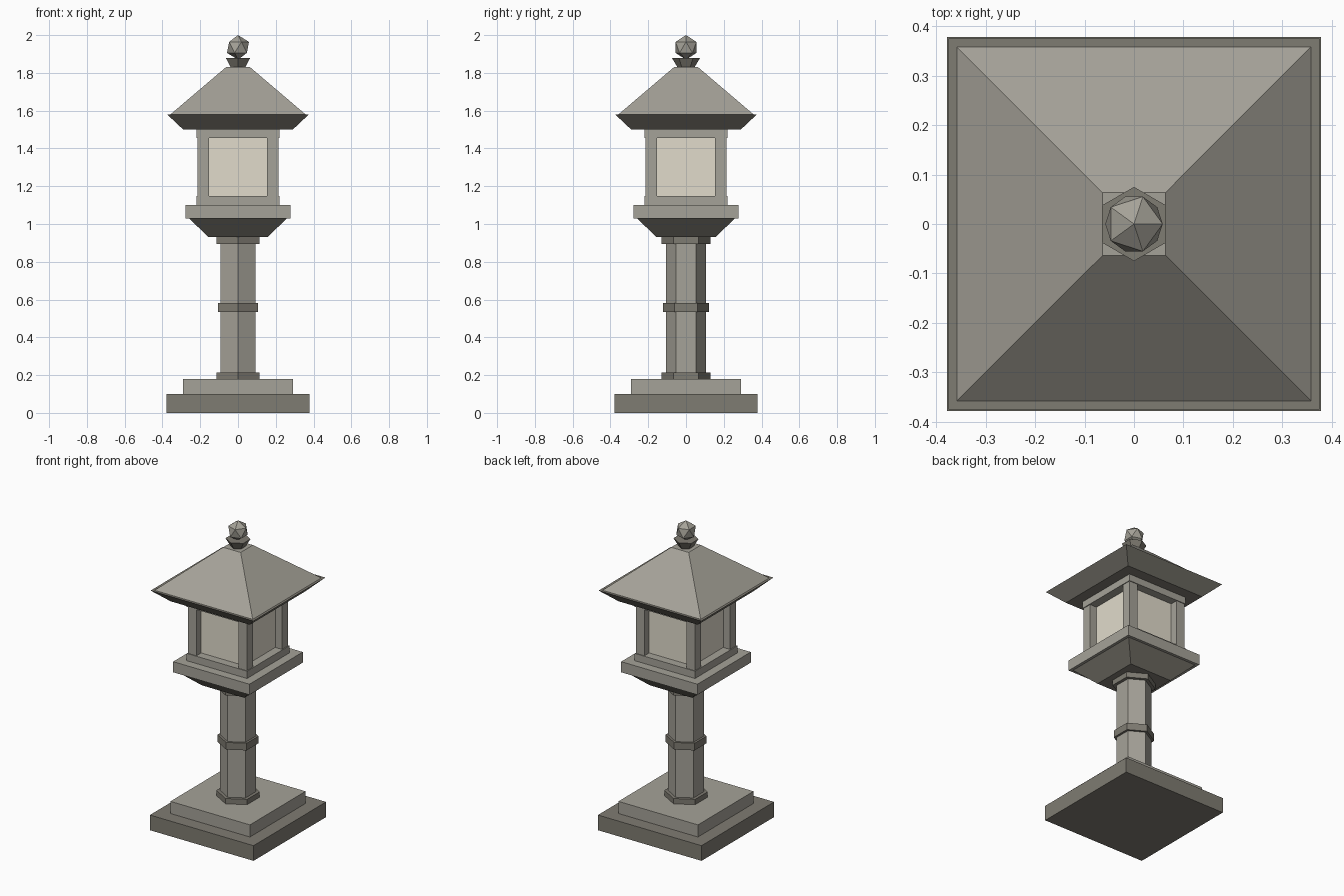
import bpy, bmesh, math

if "Cube" in bpy.data.objects:
    bpy.data.objects.remove(bpy.data.objects["Cube"])


def material(name, rgb):
    m = bpy.data.materials.new(name)
    m.diffuse_color = (*rgb, 1.0)
    m.use_nodes = True
    m.node_tree.nodes["Principled BSDF"].inputs["Base Color"].default_value = m.diffuse_color
    return m


LIGHT = material("light_stone", (0.376, 0.361, 0.314))
DARK = material("dark_stone", (0.212, 0.200, 0.168))
PAPER = material("cream_panel", (0.75, 0.71, 0.60))


def finish(bm, name, mat):
    bmesh.ops.recalc_face_normals(bm, faces=bm.faces)
    me = bpy.data.meshes.new(name)
    bm.to_mesh(me)
    bm.free()
    me.materials.append(mat)
    ob = bpy.data.objects.new(name, me)
    bpy.context.collection.objects.link(ob)
    return ob


def prism(name, mat, n, r0, r1, z0, z1, start, cx=0.0, cy=0.0):
    """Closed n-sided frustum with circumradius r0 at z0 and r1 at z1."""
    bm = bmesh.new()
    rings = []
    for r, z in ((r0, z0), (r1, z1)):
        rings.append([bm.verts.new((cx + r * math.cos(start + 2 * math.pi * i / n),
                                    cy + r * math.sin(start + 2 * math.pi * i / n), z))
                      for i in range(n)])
    a, b = rings
    bm.faces.new(a[::-1])
    bm.faces.new(b)
    for i in range(n):
        j = (i + 1) % n
        bm.faces.new((a[i], a[j], b[j], b[i]))
    return finish(bm, name, mat)


def square(name, mat, h0, h1, z0, z1, cx=0.0, cy=0.0):
    s = math.sqrt(2)
    return prism(name, mat, 4, h0 * s, h1 * s, z0, z1, math.pi / 4, cx, cy)


def hexagon(name, mat, r0, r1, z0, z1):
    return prism(name, mat, 6, r0, r1, z0, z1, math.pi / 2)


# Stepped base
square("base_slab", DARK, 0.378, 0.378, 0.0, 0.10)
square("base_step", LIGHT, 0.29, 0.29, 0.10, 0.18)

# Hexagonal column with three collars
hexagon("column", LIGHT, 0.107, 0.107, 0.18, 0.93)
hexagon("lower_collar", DARK, 0.13, 0.13, 0.18, 0.215)
hexagon("middle_collar", DARK, 0.123, 0.123, 0.535, 0.582)
hexagon("upper_collar", DARK, 0.13, 0.13, 0.895, 0.932)

# Flared platform
square("platform_flare", DARK, 0.155, 0.26, 0.93, 1.03)
square("platform_slab", LIGHT, 0.278, 0.278, 1.03, 1.10)

# Light chamber: sill, lintel, corner posts and recessed panels
square("chamber_sill", LIGHT, 0.22, 0.22, 1.10, 1.148)
square("chamber_lintel", LIGHT, 0.22, 0.22, 1.455, 1.50)
square("chamber_panels", PAPER, 0.165, 0.165, 1.14, 1.46)
for sx, side in ((-1, "left"), (1, "right")):
    for sy, end in ((-1, "front"), (1, "back")):
        square(f"{end}_{side}_post", LIGHT, 0.031, 0.031, 1.14, 1.46,
               sx * 0.184, sy * 0.184)

# Roof with flared eaves
square("roof_eaves", DARK, 0.29, 0.375, 1.50, 1.58)
square("roof", LIGHT, 0.358, 0.064, 1.58, 1.83)

# Finial: hexagonal cup and faceted ball
hexagon("finial_cup", DARK, 0.045, 0.075, 1.83, 1.88)
bm = bmesh.new()
bmesh.ops.create_icosphere(bm, subdivisions=1, radius=0.065)
bmesh.ops.translate(bm, verts=bm.verts, vec=(0, 0, 1.935))
finish(bm, "finial_ball", LIGHT)
